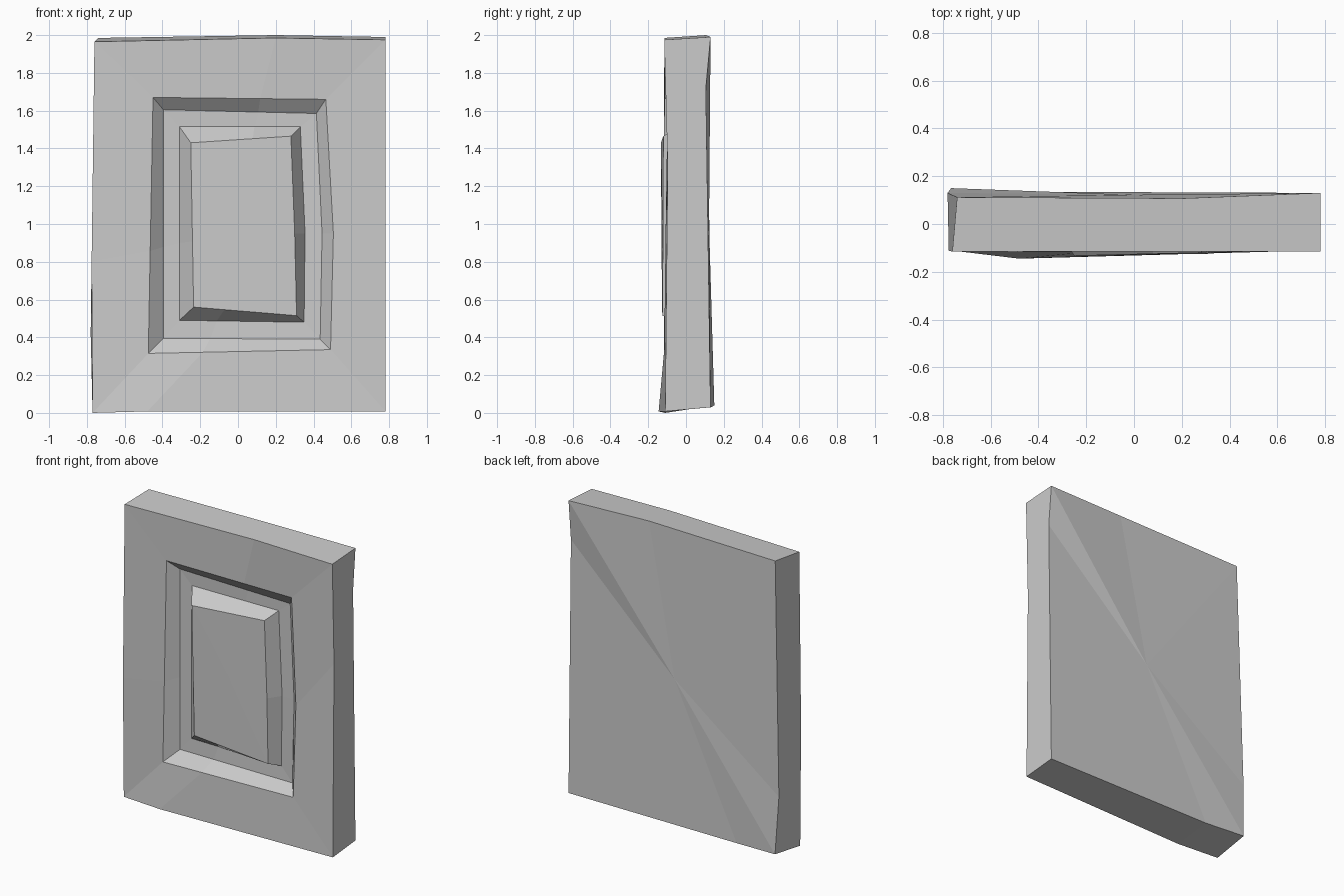
import bpy, bmesh
from mathutils import Vector

def full_ring(bl, br, rm, tr, tl):
    """Eight-point ring: corners, bowed right side, plain middles elsewhere."""
    bl, br, rm, tr, tl = map(Vector, (bl, br, rm, tr, tl))
    return [bl, bl.lerp(br, 0.3), br, rm, tr, tl.lerp(tr, 0.62), tl, bl.lerp(tl, 0.4)]

# Order: bottom left, bottom, bottom right, right, top right, top, top left, left
back = [(-0.765, 0.04, 0.15), (-0.47, 0.03, 0.135), (0.78, 0.03, 0.13), (0.78, 1.72, 0.105),
        (0.78, 1.99, 0.13), (0.2, 2.0, 0.107), (-0.74, 1.985, 0.112), (-0.78, 0.42, 0.13)]
front = [(-0.77, 0.0, -0.11), (-0.48, 0.008, -0.145), (0.78, 0.008, -0.11), (0.78, 1.3, -0.097),
         (0.78, 1.975, -0.115), (0.2, 1.985, -0.115), (-0.76, 1.965, -0.115), (-0.775, 0.8, -0.112)]

# Inner rings, stepping down into the groove and back up to the panel (x, z, y)
groove_lip = full_ring((-0.475, 0.315, -0.117), (0.49, 0.335, -0.115), (0.505, 0.95, -0.108),
                       (0.465, 1.66, -0.097), (-0.45, 1.67, -0.115))
groove_floor = full_ring((-0.395, 0.395, -0.05), (0.435, 0.39, -0.045), (0.445, 0.95, -0.042),
                         (0.415, 1.585, -0.04), (-0.395, 1.605, -0.052))
panel_base = full_ring((-0.31, 0.49, -0.048), (0.35, 0.48, -0.04), (0.355, 0.95, -0.04),
                       (0.33, 1.515, -0.04), (-0.31, 1.515, -0.047))
panel_face = full_ring((-0.235, 0.56, -0.127), (0.31, 0.515, -0.125), (0.3, 0.95, -0.122),
                       (0.28, 1.465, -0.12), (-0.25, 1.43, -0.133))

# Loft all rings into one carved stone slab
bm = bmesh.new()
loops = [[bm.verts.new((x, y, z)) for x, z, y in ring]
         for ring in (back, front, groove_lip, groove_floor, panel_base, panel_face)]
for a, b in zip(loops, loops[1:]):
    for i in range(8):
        j = (i + 1) % 8
        bm.faces.new((a[i], a[j], b[j], b[i]))

# Close the back and the panel face around a centre point
for loop, centre in ((loops[0], (0, 0.122, 1.0)), (loops[-1], (0.03, -0.126, 1.0))):
    c = bm.verts.new(centre)
    for i in range(8):
        bm.faces.new((loop[i], loop[(i + 1) % 8], c))

bmesh.ops.recalc_face_normals(bm, faces=bm.faces)
mesh = bpy.data.meshes.new("carved_slab")
bm.to_mesh(mesh)
bm.free()
bpy.context.collection.objects.link(bpy.data.objects.new("carved_slab", mesh))
